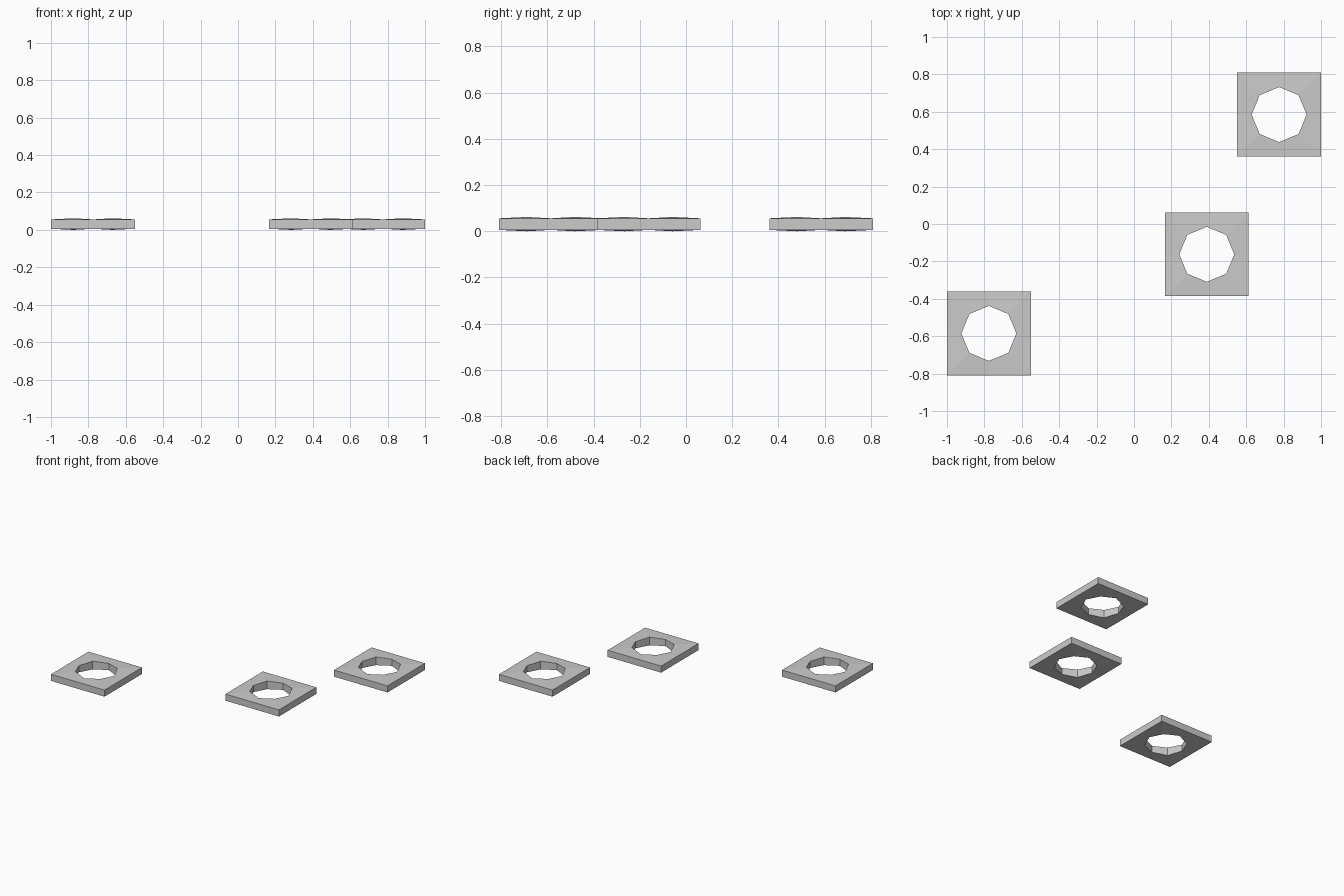
import bpy, bmesh
from math import cos, sin, pi

if "Cube" in bpy.data.objects:
    bpy.data.objects.remove(bpy.data.objects["Cube"])

HALF = 0.224       # half width of the square plate
HOLE = 0.147       # radius of the eight-sided hole
Z_LOW, Z_HIGH = 0.007, 0.057
BULGE = 0.006      # diagonal hole corners are slightly thicker


def square_plate(name, x, y):
    bm = bmesh.new()
    rings = []
    for z, lift in ((Z_LOW, -BULGE), (Z_HIGH, BULGE)):
        outer, inner = [], []
        for i in range(8):
            c, s = cos(i * pi / 4), sin(i * pi / 4)
            k = HALF / max(abs(c), abs(s))
            outer.append(bm.verts.new((c * k, s * k, z)))
            inner.append(bm.verts.new((c * HOLE, s * HOLE, z + lift * (i % 2))))
        rings.append((outer, inner))
    (bo, bi), (to, ti) = rings
    for i in range(8):
        j = (i + 1) % 8
        bm.faces.new((to[i], to[j], ti[j], ti[i]))   # top
        bm.faces.new((bo[j], bo[i], bi[i], bi[j]))   # underside
        bm.faces.new((bo[i], bo[j], to[j], to[i]))   # outer wall
        bm.faces.new((bi[j], bi[i], ti[i], ti[j]))   # hole wall
    # keep the lowest points on the ground
    low = min(v.co.z for v in bm.verts)
    for v in bm.verts:
        v.co.z -= low
    bmesh.ops.recalc_face_normals(bm, faces=bm.faces)
    mesh = bpy.data.meshes.new(name)
    bm.to_mesh(mesh)
    bm.free()
    ob = bpy.data.objects.new(name, mesh)
    ob.location = (x, y, 0)
    bpy.context.collection.objects.link(ob)


# Three identical loose plates
square_plate("plate_left", -0.776, -0.585)
square_plate("plate_middle", 0.389, -0.162)
square_plate("plate_right", 0.776, 0.585)
